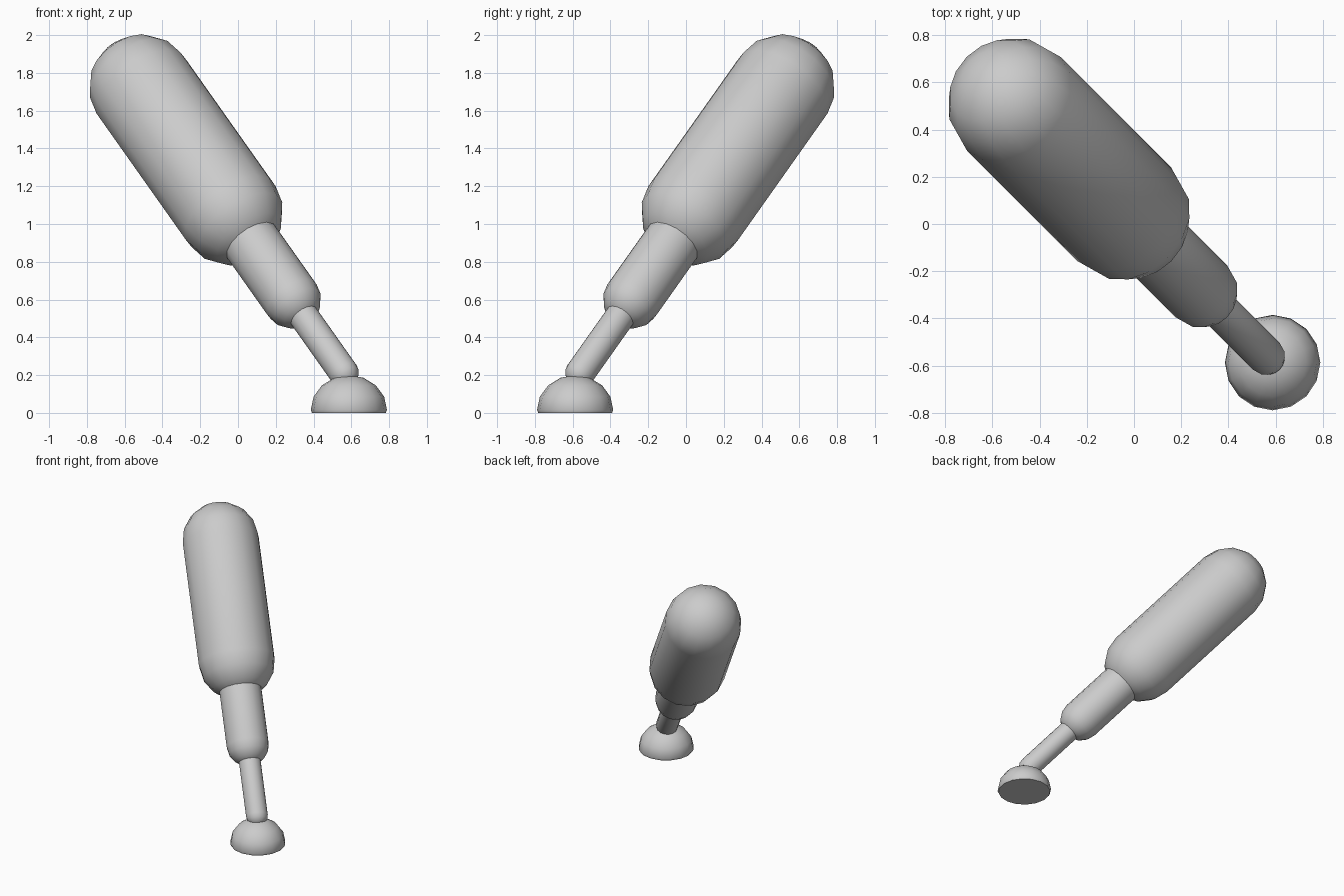
import bpy
from math import sin, cos, pi, radians
from mathutils import Vector

if "Cube" in bpy.data.objects:
    bpy.data.objects.remove(bpy.data.objects["Cube"])

SEG, RINGS = 16, 4
START = Vector((-0.51, 0.51, 1.725))     # centre of the upper rounded end
AXIS = Vector((0.5, -0.5, -(0.5 ** 0.5)))  # 45 degree downward diagonal


def lathe(name, profile, origin, direction=Vector((0, 0, 1))):
    """Spin (radius, height) points round an axis; radius 0 makes a pole."""
    verts, rings, faces = [], [], []
    for r, h in profile:
        n = 1 if r < 1e-6 else SEG
        rings.append(list(range(len(verts), len(verts) + n)))
        verts += [(r * cos(2 * pi * i / SEG), r * sin(2 * pi * i / SEG), h) for i in range(n)]
    for a, b in zip(rings, rings[1:]):
        for i in range(SEG):
            j = (i + 1) % SEG
            quad = [a[i % len(a)], a[j % len(a)], b[j % len(b)], b[i % len(b)]]
            faces.append(list(dict.fromkeys(quad)))
    mesh = bpy.data.meshes.new(name)
    mesh.from_pydata(verts, [], faces)
    obj = bpy.data.objects.new(name, mesh)
    bpy.context.collection.objects.link(obj)
    obj.location = origin
    obj.rotation_mode = 'QUATERNION'
    obj.rotation_quaternion = direction.to_track_quat('Z', 'Y')
    bpy.ops.object.select_all(action='DESELECT')
    obj.select_set(True)
    bpy.context.view_layer.objects.active = obj
    bpy.ops.object.shade_smooth_by_angle(angle=radians(40))
    return obj


def capsule(name, r, t0, t1):
    """Round-ended rod between two distances along the leg axis."""
    arc = [i * pi / 2 / RINGS for i in range(RINGS + 1)]
    low = [(r * sin(a), -r * cos(a)) for a in arc]
    high = [(r * cos(a), t1 - t0 + r * sin(a)) for a in arc]
    return lathe(name, low + high, START + AXIS * t0, AXIS)


# Telescoping leg sections, thick to thin
capsule("upper_section", 0.28, 0.0, 0.94)
capsule("middle_section", 0.155, 0.95, 1.59)
capsule("lower_rod", 0.08, 1.6, 2.14)

# Domed foot with a narrow lip under it
dome = [(0.202 * cos(a), 0.015 + 0.185 * sin(a))
        for a in (i * pi / 2 / RINGS for i in range(RINGS + 1))]
lathe("foot_dome", [(0, 0), (0.195, 0)] + dome, Vector((0.587, -0.587, 0)))
